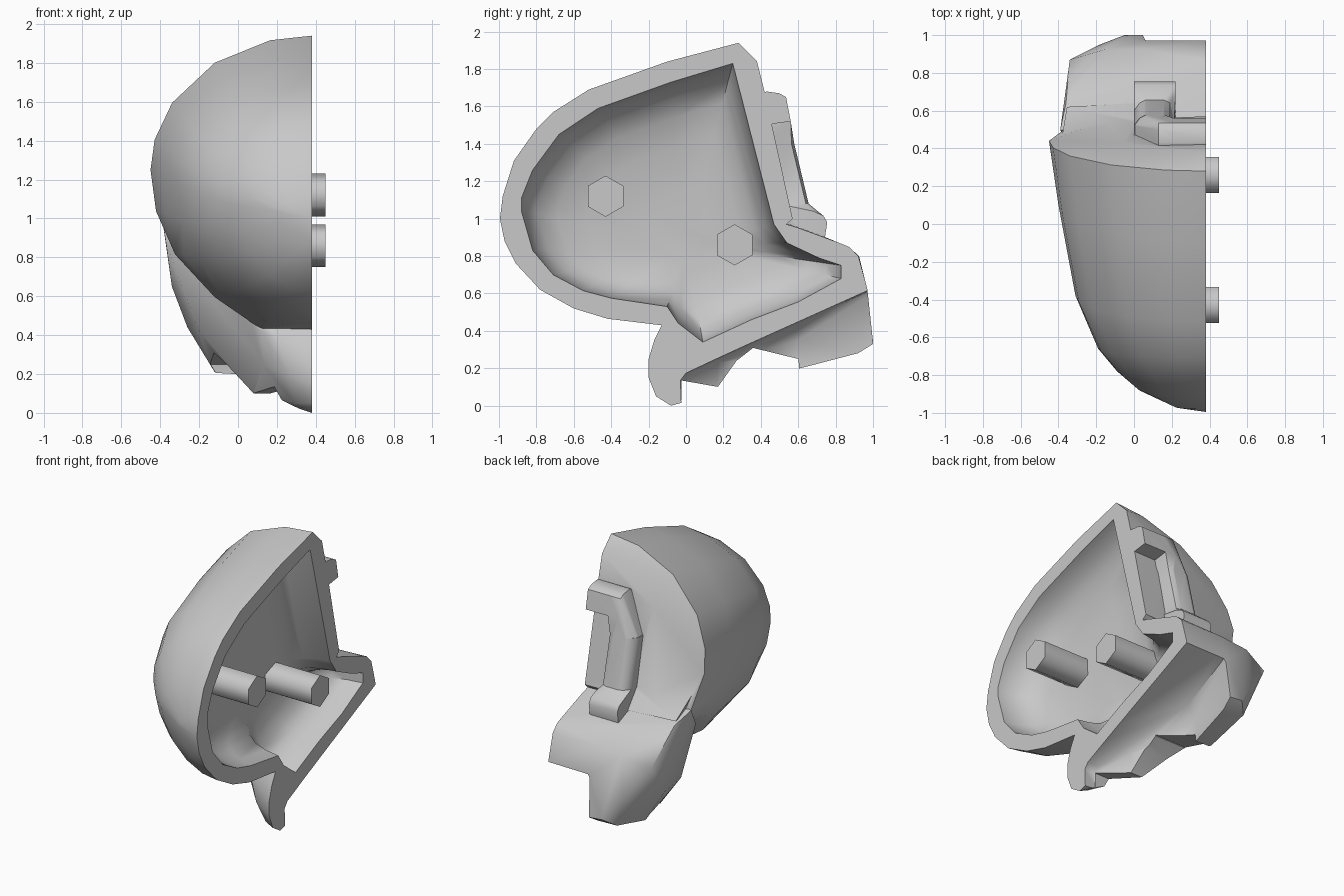
import bpy, bmesh, math

CUT = 0.38  # x of the flat split face
grey = bpy.data.materials.new("plain_grey")
grey.diffuse_color = (0.58, 0.58, 0.58, 1)


def finish(name, bm):
    bmesh.ops.recalc_face_normals(bm, faces=bm.faces)
    me = bpy.data.meshes.new(name)
    bm.to_mesh(me)
    bm.free()
    me.materials.append(grey)
    ob = bpy.data.objects.new(name, me)
    bpy.context.collection.objects.link(ob)
    return ob


def hull(name, pts):
    """Convex solid; points on the split face are carried past it for trimming."""
    bm = bmesh.new()
    for p in list(pts) + [(0.5, p[1], p[2]) for p in pts if abs(p[0] - CUT) < 1e-4]:
        bm.verts.new(p)
    res = bmesh.ops.convex_hull(bm, input=bm.verts)
    junk = [g for g in res["geom_interior"] + res["geom_unused"]
            if isinstance(g, bmesh.types.BMVert) and g.is_valid]
    bmesh.ops.delete(bm, geom=list(set(junk)), context="VERTS")
    bmesh.ops.dissolve_limit(bm, angle_limit=0.005, verts=bm.verts, edges=bm.edges)
    return finish(name, bm)


def pan(name, outline, centre, rings):
    """Solid whose y,z outline shrinks towards a centre at each (x, scale) ring."""
    bm = bmesh.new()
    loops = [[bm.verts.new((x, centre[0] + (y - centre[0]) * s,
                            centre[1] + (z - centre[1]) * s)) for y, z in outline]
             for x, s in rings]
    for a, b in zip(loops, loops[1:]):
        for i in range(len(a)):
            j = (i + 1) % len(a)
            bm.faces.new((a[i], a[j], b[j], b[i]))
    bm.faces.new(loops[0])
    bm.faces.new(loops[-1])
    return finish(name, bm)


def combine(target, other, op):
    """Apply a boolean and remove the second solid."""
    mod = target.modifiers.new("bool", "BOOLEAN")
    mod.operation, mod.object, mod.solver = op, other, "EXACT"
    bpy.context.view_layer.objects.active = target
    bpy.ops.object.modifier_apply(modifier=mod.name)
    bpy.data.objects.remove(other)


def dome_points(slices):
    """Half-elliptic slices: top y,z / half width, its y / bottom y,z / middle z."""
    pts = []
    for yt, zt, w, yw, yb, zb, zm in slices:
        for deg in (0, 15, 37, 60, 77, 90, 105, 122, 143, 163, 180):
            a = math.radians(deg)
            c = math.cos(a)
            ye, ze = (yt, zt) if c > 0 else (yb, zb)
            pts.append((CUT - w * math.sin(a) if 0 < deg < 180 else CUT,
                        yw + (ye - yw) * abs(c), zm + (ze - zm) * abs(c)))
    return pts


def mid(*yz):
    return [(CUT, y, z) for y, z in yz]


# rounded outer dome with its slanted rear face
shell = hull("shell", dome_points([
    (0.28, 1.94, 0.83, 0.44, -0.13, 0.43, 1.25),
    (-0.10, 1.84, 0.78, 0.10, -0.25, 0.445, 1.23),
    (-0.52, 1.69, 0.69, -0.38, -0.42, 0.465, 1.18),
    (-0.71, 1.57, 0.57, -0.66, -0.60, 0.52, 1.12),
    (-0.80, 1.48, 0.47, -0.78, -0.69, 0.57, 1.09),
    (-0.92, 1.31, 0.36, -0.87, -0.78, 0.62, 1.06),
    (-0.98, 1.12, 0.16, -0.97, -0.91, 0.76, 1.03),
]) + mid((-0.995, 1.0), (-0.97, 0.88), (0.38, 1.84), (0.42, 1.68), (0.57, 1.0))
    + [(-0.05, 0.43, 1.6), (-0.15, 0.55, 1.0), (-0.37, 0.50, 0.95),
       (0.12, -0.05, 0.43), (-0.01, 0.05, 0.53)])

# lower block: shelf, side skirt and front lip
lower = hull("lower_block", mid(
    (0.30, 1.04), (0.61, 0.945), (0.87, 0.85), (0.92, 0.80), (0.97, 0.62),
    (-0.13, 0.43), (-0.17, 0.35), (-0.20, 0.25), (-0.20, 0.15), (-0.16, 0.05),
    (-0.08, 0.0)) + [
    (0.05, 0.925, 0.80), (0.05, 0.97, 0.62), (0.05, 1.0, 0.33), (-0.05, 1.0, 0.34),
    (-0.18, 0.95, 0.52), (-0.15, 0.925, 0.78), (-0.34, 0.87, 0.72),
    (-0.36, 0.64, 0.94), (-0.39, 0.50, 1.0), (-0.37, 0.42, 0.87), (-0.34, 0.62, 0.65),
    (-0.26, 0.60, 0.44), (-0.12, 0.62, 0.21), (-0.12, 0.93, 0.29), (0.05, 0.92, 0.28),
    (-0.20, 0.34, 0.42), (0.00, 0.15, 0.28), (0.08, 0.17, 0.10), (0.20, 0.0, 0.13),
    (0.29, -0.11, 0.05), (0.26, -0.17, 0.20), (0.20, -0.15, 0.38), (0.12, -0.08, 0.42),
    (0.13, -0.04, 0.25)])

# vault hollowed out under the lower block
combine(lower, hull("vault", [
    (0.5, 0.0, 0.18), (0.5, 1.1, 0.675), (0.08, 1.1, 0.67), (0.05, 1.1, 0.2),
    (0.05, 1.1, -0.1), (0.06, 0.6, 0.44), (0.0, 0.6, 0.35), (0.0, 0.6, -0.1),
    (0.18, 0.17, 0.23), (0.15, 0.17, -0.1), (0.30, 0.0, 0.17), (0.30, -0.03, 0.13),
    (0.30, -0.02, -0.1), (0.5, -0.03, 0.14), (0.5, -0.02, -0.1)]), "DIFFERENCE")

# notches along the skirt's lower edge
for far, part in (
        (0.33, ((0.17, 0.10), (0.27, 0.24), (0.36, 0.31), (0.36, -0.1), (0.18, -0.1))),
        (0.33, ((0.355, 0.31), (0.60, 0.25), (0.605, 0.21), (0.605, -0.1), (0.355, -0.1))),
        (0.60, ((-0.02, -0.1), (-0.025, 0.135), (0.175, 0.10), (0.175, -0.1)))):
    combine(lower, hull("notch", [(x, y, z) for y, z in part for x in (-0.6, far)]),
            "DIFFERENCE")
combine(shell, lower, "UNION")

# soft slope where the rear face runs out onto the shelf
combine(shell, hull("shelf_slope", [
    (0.22, 0.55, 1.02), (0.22, 0.60, 0.945), (0.0, 0.53, 1.09), (0.0, 0.64, 0.95),
    (-0.38, 0.47, 1.10), (-0.355, 0.62, 0.96), (0.2, 0.42, 0.9), (-0.3, 0.38, 0.93)]),
    "UNION")


# raised C-shaped ridge on the rear face
def limb(z):
    b = 0.45 + (1.5 - z) * 0.24
    return [(x, b + d, z) for x, d in ((0, -0.06), (0, 0.05), (0.03, 0.09), (0.06, 0.105),
                                       (0.16, 0.105), (0.19, 0.09), (0.21, -0.06))]


bar = [(0.38, 1.66), (0.43, 1.68), (0.50, 1.67), (0.535, 1.65), (0.56, 1.52), (0.41, 1.50)]
bar_end = [(0.13, y, z) for y, z in bar]
bar_near = [(0.21, y, z) for y, z in bar]
foot = [(x, y, z) for x in (0.0, 0.22)
        for y, z in ((0.56, 0.88), (0.74, 0.88), (0.755, 0.98), (0.735, 1.015), (0.68, 1.04))]
for pts in (mid(*bar) + bar_end, bar_end + bar_near + limb(1.40),
            limb(1.41) + limb(1.06), limb(1.08) + foot):
    combine(shell, hull("ridge", pts), "UNION")

# shallow inner cavity with steep walls and a gently domed floor
outline = [(0.25, 1.83), (-0.08, 1.73), (-0.47, 1.59), (-0.68, 1.45), (-0.82, 1.26),
           (-0.88, 1.11), (-0.88, 1.04), (-0.82, 0.83), (-0.71, 0.70), (-0.55, 0.615),
           (-0.40, 0.575), (-0.10, 0.53), (-0.04, 0.44), (0.09, 0.34), (0.35, 0.46),
           (0.60, 0.555), (0.83, 0.68), (0.83, 0.75), (0.71, 0.79), (0.54, 0.87),
           (0.47, 0.97)]
combine(shell, pan("cavity", outline, (0.0, 0.87), [
    (0.5, 1.0), (CUT, 1.0), (0.28, 0.965), (0.20, 0.90), (0.145, 0.78),
    (0.11, 0.60), (0.09, 0.30)]), "DIFFERENCE")

# trim everything flat at the split face
combine(shell, hull("trim", [(x, y, z) for x in (CUT + 1e-5, 1.5)
                             for y in (-2, 2) for z in (-1, 3)]), "DIFFERENCE")

# hexagonal locating pegs
pegs = []
for name, y, z in (("front_peg", -0.43, 1.12), ("rear_peg", 0.26, 0.86)):
    ring = [math.radians(90 + 60 * i) for i in range(6)]
    pegs.append(hull(name, [(x, y + 0.11 * math.cos(a), z + 0.11 * math.sin(a))
                            for x in (0.06, 0.45) for a in ring]))

for ob, ang in [(shell, 40)] + [(p, 65) for p in pegs]:
    bpy.ops.object.select_all(action="DESELECT")
    ob.select_set(True)
    bpy.context.view_layer.objects.active = ob
    bpy.ops.object.shade_smooth_by_angle(angle=math.radians(ang))
